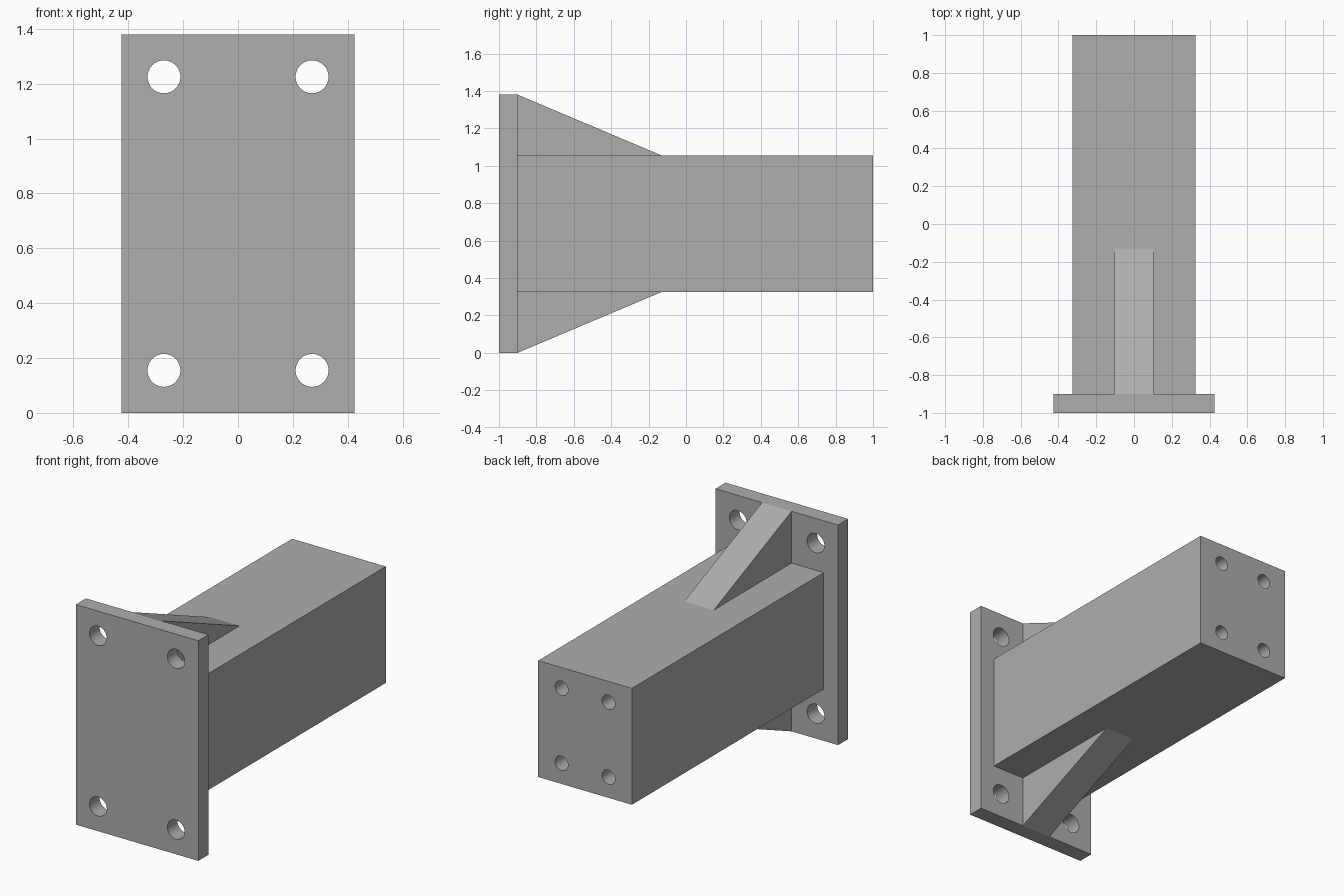
import bpy
import bmesh
import math
from mathutils import Matrix

if "Cube" in bpy.data.objects:
    bpy.data.objects.remove(bpy.data.objects["Cube"], do_unlink=True)

# Single plain metal colour
metal = bpy.data.materials.new("grey_metal")
metal.use_nodes = True
grey = (0.42, 0.42, 0.42, 1)
metal.diffuse_color = grey
metal.node_tree.nodes["Principled BSDF"].inputs["Base Color"].default_value = grey

# Main dimensions
FRONT, PLATE_BACK, BACK = -1.0, -0.9, 1.0
HEIGHT = 1.38
MID = HEIGHT / 2
BEAM_X, BEAM_Z = 0.325, 0.365
RIB_X, RIB_END = 0.1025, -0.13


def finish(name, bm):
    bmesh.ops.recalc_face_normals(bm, faces=bm.faces)
    mesh = bpy.data.meshes.new(name)
    bm.to_mesh(mesh)
    bm.free()
    mesh.materials.append(metal)
    obj = bpy.data.objects.new(name, mesh)
    bpy.context.collection.objects.link(obj)
    return obj


def prism(name, profile, half_width):
    """Extrude a (y, z) profile across x."""
    bm = bmesh.new()
    face = bm.faces.new([bm.verts.new((-half_width, y, z)) for y, z in profile])
    out = bmesh.ops.extrude_face_region(bm, geom=[face])
    moved = [v for v in out["geom"] if isinstance(v, bmesh.types.BMVert)]
    bmesh.ops.translate(bm, verts=moved, vec=(2 * half_width, 0, 0))
    return finish(name, bm)


def block(name, half_width, y0, y1, z0, z1):
    return prism(name, [(y0, z0), (y1, z0), (y1, z1), (y0, z1)], half_width)


def drill(obj, dx, dz, radius, y0, y1):
    """Cut four round holes along y, mirrored about the centre."""
    bm = bmesh.new()
    for sx in (-1, 1):
        for sz in (-1, 1):
            place = Matrix.Translation((sx * dx, (y0 + y1) / 2, MID + sz * dz))
            bmesh.ops.create_cone(
                bm, cap_ends=True, segments=48, radius1=radius, radius2=radius,
                depth=y1 - y0, matrix=place @ Matrix.Rotation(math.pi / 2, 4, "X"))
    cutter = finish("hole_cutter", bm)
    cutter.hide_render = True
    mod = obj.modifiers.new("holes", "BOOLEAN")
    mod.operation, mod.solver, mod.object = "DIFFERENCE", "EXACT", cutter
    bpy.ops.object.select_all(action="DESELECT")
    bpy.context.view_layer.objects.active = obj
    obj.select_set(True)
    bpy.ops.object.modifier_apply(modifier=mod.name)
    bpy.data.objects.remove(cutter, do_unlink=True)
    bpy.ops.object.shade_smooth_by_angle(angle=math.radians(30))


# Mounting plate with through holes
plate = block("mounting_plate", 0.425, FRONT, PLATE_BACK, 0, HEIGHT)
drill(plate, 0.27, 0.535, 0.06, FRONT - 0.1, PLATE_BACK + 0.1)

# Solid beam with blind holes in its far end
beam = block("beam", BEAM_X, PLATE_BACK, BACK, MID - BEAM_Z, MID + BEAM_Z)
drill(beam, 0.163, 0.235, 0.045, BACK - 0.3, BACK + 0.1)

# Triangular gussets above and below the beam
for name, s in (("upper_gusset", 1), ("lower_gusset", -1)):
    root = MID + s * BEAM_Z
    prism(name, [(PLATE_BACK, root), (RIB_END, root), (PLATE_BACK, MID + s * MID)], RIB_X)
